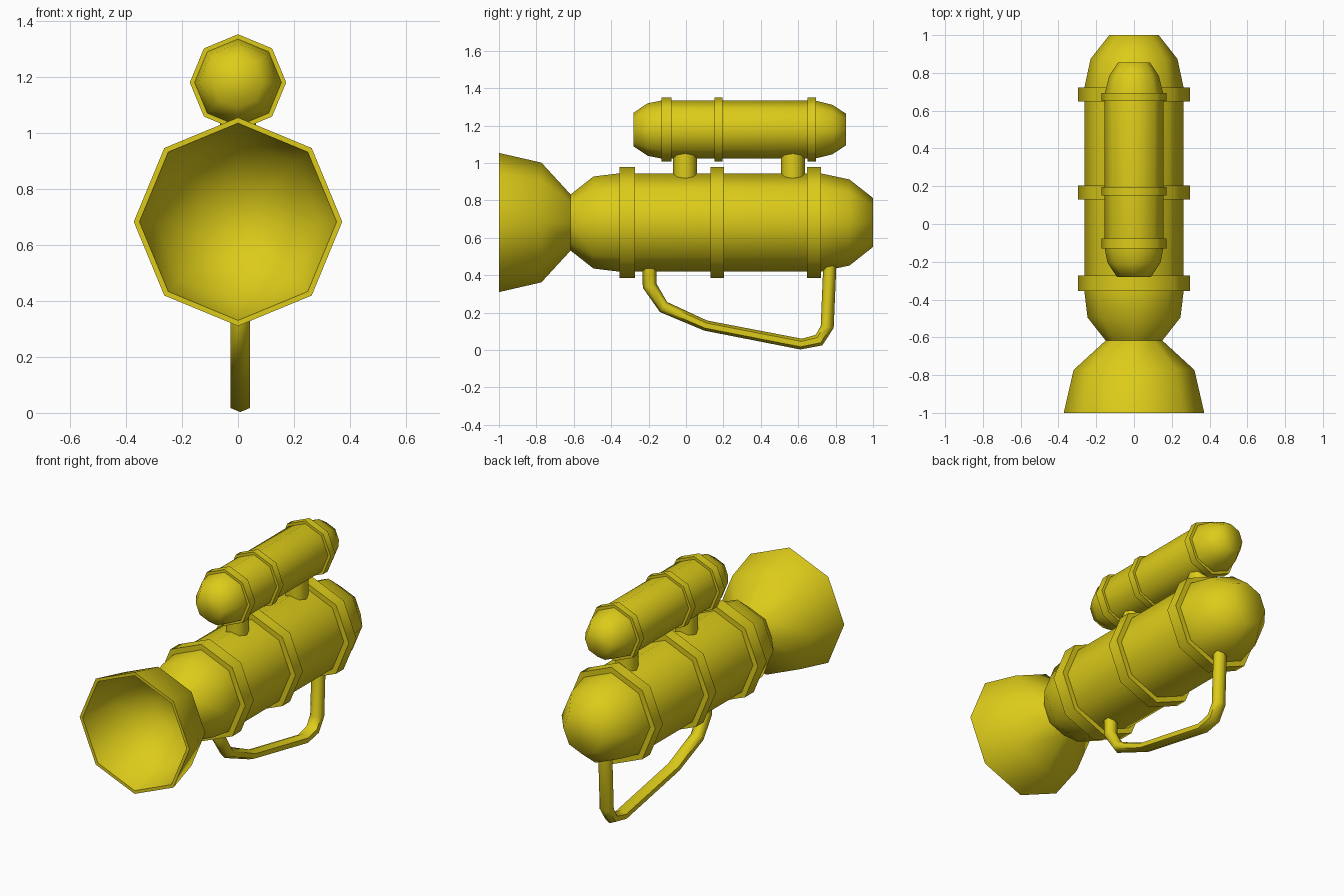
import bpy, bmesh, math

if "Cube" in bpy.data.objects:
    bpy.data.objects.remove(bpy.data.objects["Cube"])

gold = bpy.data.materials.new("gold")
gold.diffuse_color = (0.72, 0.6, 0.01, 1)
gold.use_nodes = True
gold.node_tree.nodes["Principled BSDF"].inputs["Base Color"].default_value = gold.diffuse_color


def loft(name, rings, angle):
    """Skin a list of vertex rings and cap both ends."""
    bm = bmesh.new()
    loops = [[bm.verts.new(p) for p in ring] for ring in rings]
    n = len(loops[0])
    for a, b in zip(loops, loops[1:]):
        for i in range(n):
            j = (i + 1) % n
            bm.faces.new((a[i], a[j], b[j], b[i]))
    bm.faces.new(loops[0])
    bm.faces.new(loops[-1])
    bmesh.ops.recalc_face_normals(bm, faces=bm.faces)
    mesh = bpy.data.meshes.new(name)
    bm.to_mesh(mesh)
    bm.free()
    mesh.materials.append(gold)
    ob = bpy.data.objects.new(name, mesh)
    bpy.context.collection.objects.link(ob)
    bpy.ops.object.select_all(action='DESELECT')
    bpy.context.view_layer.objects.active = ob
    ob.select_set(True)
    bpy.ops.object.shade_smooth_by_angle(angle=math.radians(angle))
    return ob


def lathe(name, profile, z):
    """Eight-sided turned shape along y from (y, radius) pairs."""
    turns = [k * math.tau / 8 for k in range(8)]
    return loft(name, [[(r * math.sin(a), y, z + r * math.cos(a)) for a in turns]
                       for y, r in profile], 60)


BODY_Z, SCOPE_Z = 0.682, 1.179

# Main barrel with hollow flared muzzle
lathe("barrel", [(-0.64, 0.11), (-0.78, 0.295), (-1, 0.352), (-1, 0.372), (-0.773, 0.32),
                 (-0.617, 0.15), (-0.495, 0.246), (-0.355, 0.263), (0.72, 0.263),
                 (0.874, 0.23), (1, 0.131)], BODY_Z)

# Upper scope tube
lathe("scope", [(-0.28, 0.09), (-0.206, 0.14), (-0.13, 0.155), (0.69, 0.155),
                (0.783, 0.132), (0.855, 0.085)], SCOPE_Z)

# Raised bands
for i, (y0, y1) in enumerate([(-0.355, -0.272), (0.131, 0.203), (0.648, 0.722)]):
    lathe(f"barrel_band_{i}", [(y0, 0.297), (y1, 0.297)], BODY_Z)
for i, (y0, y1) in enumerate([(-0.13, -0.078), (0.152, 0.195), (0.65, 0.694)]):
    lathe(f"scope_band_{i}", [(y0, 0.172), (y1, 0.172)], SCOPE_Z)

# Posts joining scope and barrel
for i, y in enumerate((-0.005, 0.571)):
    loft(f"scope_post_{i}",
         [[(0.064 * math.cos(k * math.tau / 8), y + 0.064 * math.sin(k * math.tau / 8), z)
           for k in range(8)] for z in (0.88, 1.09)], 60)

# Bent carrying handle: (y, z, in-plane half width)
path = [(-0.195, 0.46, 0.037), (-0.195, 0.345, 0.038), (-0.12, 0.23, 0.033),
        (0.105, 0.131, 0.028), (0.615, 0.032, 0.029), (0.711, 0.053, 0.033),
        (0.755, 0.123, 0.035), (0.77, 0.48, 0.035)]
rings = []
for i, (y, z, w) in enumerate(path):
    (ya, za, _), (yb, zb, _) = path[max(i - 1, 0)], path[min(i + 1, len(path) - 1)]
    d = math.hypot(yb - ya, zb - za)
    ny, nz = -(zb - za) / d, (yb - ya) / d
    rings.append([(0.008 + 0.041 * math.sin(k * math.tau / 6),
                   y + ny * w * math.cos(k * math.tau / 6),
                   z + nz * w * math.cos(k * math.tau / 6)) for k in range(6)])
loft("handle", rings, 65)
